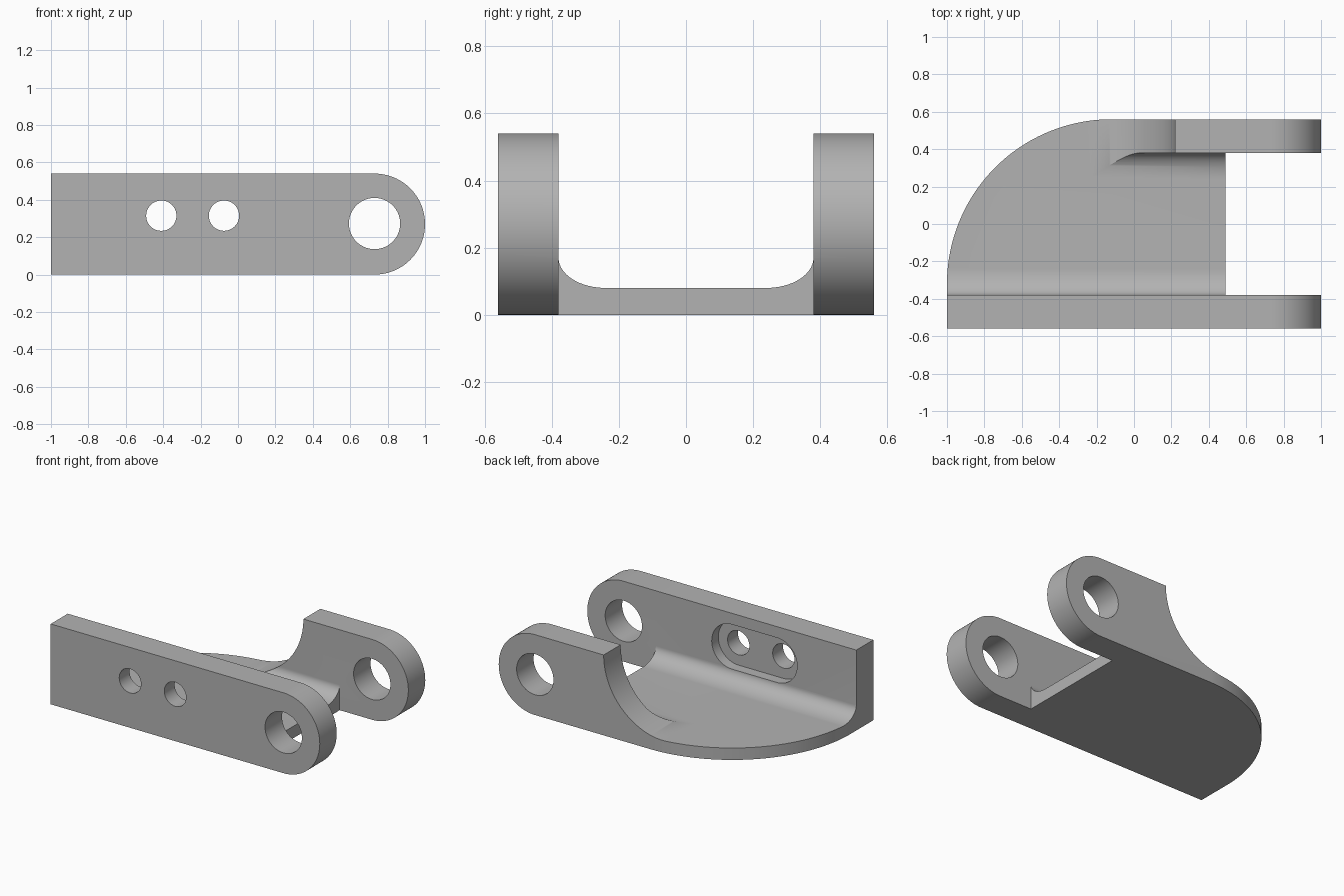
import bpy
from math import cos, sin, pi, radians
from mathutils import Vector

cube = bpy.data.objects.get("Cube")
if cube:
    bpy.data.objects.remove(cube)

grey = bpy.data.materials.new("plain grey")
grey.use_nodes = True
colour = (0.45, 0.45, 0.45, 1)
grey.diffuse_color = colour
grey.node_tree.nodes["Principled BSDF"].inputs["Base Color"].default_value = colour


def arc(cx, cy, rx, ry, a0, a1, n=32):
    """Points along an elliptical arc, angles in degrees."""
    angles = [radians(a0 + (a1 - a0) * i / n) for i in range(n + 1)]
    return [(cx + rx * cos(a), cy + ry * sin(a)) for a in angles]


def prism(name, points, axis, low, high):
    """Extrude a 2D outline along x (outline yz), y (outline xz) or z (outline xy)."""
    place = {"x": lambda p, h: (h, p[0], p[1]),
             "y": lambda p, h: (p[0], h, p[1]),
             "z": lambda p, h: (p[0], p[1], h)}[axis]
    n = len(points)
    verts = [place(p, h) for h in (low, high) for p in points]
    faces = [list(range(n))[::-1], list(range(n, 2 * n))]
    faces += [[i, (i + 1) % n, n + (i + 1) % n, n + i] for i in range(n)]
    mesh = bpy.data.meshes.new(name)
    mesh.from_pydata(verts, [], faces)
    # Turn the shell outward if its first cap faces inward
    mesh.update()
    along = Vector(place((0, 0), 1))
    if mesh.polygons[0].normal.dot(along) > 0:
        mesh.flip_normals()
    mesh.materials.append(grey)
    obj = bpy.data.objects.new(name, mesh)
    bpy.context.collection.objects.link(obj)
    return obj


def carve(body, cutter, operation="DIFFERENCE"):
    cutter.hide_render = True
    mod = body.modifiers.new(cutter.name, "BOOLEAN")
    mod.operation, mod.solver, mod.object = operation, "EXACT", cutter
    bpy.context.view_layer.objects.active = body
    bpy.ops.object.modifier_apply(modifier=mod.name)
    bpy.data.objects.remove(cutter)


# Channel section: two walls, a floor and rounded inner corners
inner, outer, floor = 0.38, 0.56, 0.08
left_fillet = arc(-0.24, 0.17, 0.14, 0.09, 180, 270, 16)
right_fillet = arc(0.24, 0.17, 0.14, 0.09, 270, 360, 16)
section = ([(-outer, -0.1), (-outer, 0.7), (-inner, 0.7)] + left_fillet
           + right_fillet + [(inner, 0.7), (outer, 0.7), (outer, -0.1)])
body = prism("clevis_bracket", section, "x", -1.2, 1.2)

# Side outline with the round lug ends
side = [(-1.3, 0), *arc(0.73, 0.27, 0.27, 0.27, -90, 90, 48), (-1.3, 0.54)]
carve(body, prism("side_outline", side, "y", -1, 1), "INTERSECT")

# Plan outline with the large rounded back corner
plan = [(-1, -0.8), (1.3, -0.8), (1.3, 0.8), (-0.12, 0.8),
        *arc(-0.12, -0.32, 0.88, 0.88, 90, 180, 64)]
carve(body, prism("plan_outline", plan, "z", -0.5, 1), "INTERSECT")

# Open gap between the lugs
gap = [(0.49, -inner), (1.4, -inner), (1.4, inner), (0.49, inner)]
carve(body, prism("lug_gap", gap, "z", -0.5, 1))

# Curved scoop that lowers the back wall to the floor
scoop = [*arc(-0.24, 0.54, 0.46, 0.46, 0, -90, 40),
         (-1.5, floor), (-1.5, 1), (0.22, 1)]
carve(body, prism("back_scoop", scoop, "y", 0.24, 1))

# Pin holes through both lugs
carve(body, prism("pin_hole", arc(0.73, 0.273, 0.137, 0.137, 0, 354, 59), "y", -1, 1))

# Recessed slot on the inside of the front wall, with two bolt holes
slot = arc(-0.075, 0.315, 0.15, 0.15, -90, 90) + arc(-0.41, 0.315, 0.15, 0.15, 90, 270)
carve(body, prism("slot_recess", slot, "y", -0.45, -0.2))
for x in (-0.41, -0.075):
    hole = arc(x, 0.315, 0.081, 0.081, 0, 352.5, 47)
    carve(body, prism("bolt_hole", hole, "y", -1, -0.2))

# Smooth the curves and keep the edges sharp
bpy.ops.object.select_all(action="DESELECT")
body.select_set(True)
bpy.context.view_layer.objects.active = body
bpy.ops.object.shade_smooth_by_angle(angle=radians(25))
